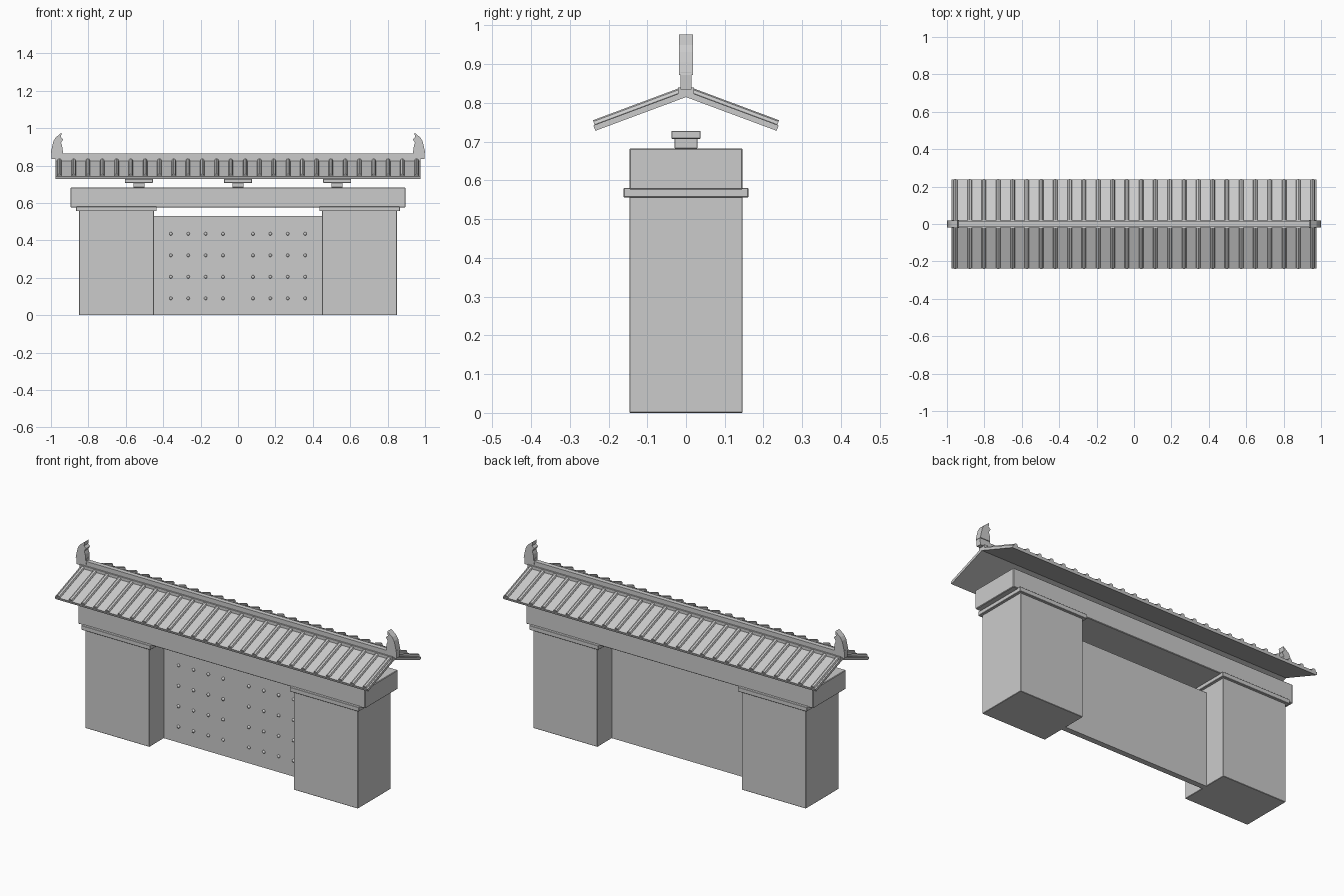
import bpy, bmesh
from mathutils import Vector

if "Cube" in bpy.data.objects:
    bpy.data.objects.remove(bpy.data.objects["Cube"])


def finish(name, bm, bevel=0):
    bmesh.ops.recalc_face_normals(bm, faces=bm.faces)
    me = bpy.data.meshes.new(name)
    bm.to_mesh(me)
    bm.free()
    ob = bpy.data.objects.new(name, me)
    bpy.context.collection.objects.link(ob)
    if bevel:
        m = ob.modifiers.new("bevel", 'BEVEL')
        m.width = bevel
        m.segments = 1
    return ob


def box(name, x0, x1, y, z0, z1, bevel=0):
    """Box centred on y = 0 with half depth y."""
    bm = bmesh.new()
    bmesh.ops.create_cube(bm, size=1)
    for v in bm.verts:
        v.co = ((x0 + x1) / 2 + v.co.x * (x1 - x0), v.co.y * 2 * y,
                (z0 + z1) / 2 + v.co.z * (z1 - z0))
    return finish(name, bm, bevel)


def prism(name, pts, axis, half):
    """Extrude a profile symmetrically along the 'x' or 'y' axis."""
    bm = bmesh.new()
    place = (lambda a, b, h: (h, a, b)) if axis == 'x' else (lambda a, b, h: (a, h, b))
    f = bm.faces.new([bm.verts.new(place(a, b, -half)) for a, b in pts])
    ext = bmesh.ops.extrude_face_region(bm, geom=[f])
    moved = [g for g in ext["geom"] if isinstance(g, bmesh.types.BMVert)]
    bmesh.ops.translate(bm, verts=moved, vec=place(0, 0, 2 * half))
    return finish(name, bm)


# Pillars with cap slabs
for side, s in (("left", -1), ("right", 1)):
    c = 0.65 * s
    box(side + "_pillar", c - 0.2, c + 0.2, 0.146, 0, 0.56, 0.002)
    box(side + "_pillar_cap", c - 0.215, c + 0.215, 0.161, 0.556, 0.581, 0.002)

# Lintel and the door panel below it
box("lintel", -0.895, 0.895, 0.146, 0.576, 0.683, 0.003)
box("door_panel", -0.455, 0.455, 0.016, 0, 0.53)

# Door studs on the front only
bm = bmesh.new()
for s in (-1, 1):
    for i in range(4):
        for j in range(4):
            new = bmesh.ops.create_uvsphere(bm, u_segments=10, v_segments=6, radius=0.009)
            bmesh.ops.translate(bm, verts=new["verts"],
                                vec=(s * (0.08 + 0.093 * i), -0.017, 0.09 + 0.115 * j))
studs = finish("door_studs", bm)
studs.data.shade_smooth()

# Stepped brackets on the lintel
for name, x in (("left", -0.53), ("middle", 0), ("right", 0.53)):
    box(name + "_bracket_base", x - 0.03, x + 0.03, 0.03, 0.683, 0.708, 0.001)
    box(name + "_bracket_top", x - 0.075, x + 0.075, 0.038, 0.707, 0.728, 0.002)

# Roof slab: one chevron profile
prism("roof_slab", [(0, 0.815), (0.234, 0.728), (0.239, 0.742), (0, 0.831),
                    (-0.239, 0.742), (-0.234, 0.728)], 'x', 0.975)

# Round tile ribs down both slopes
bm = bmesh.new()
COUNT = 26
for s in (-1, 1):
    a, b = Vector((0, s * 0.016, 0.826)), Vector((0, s * 0.236, 0.744))
    rot = (b - a).to_track_quat('Z', 'X').to_matrix().to_4x4()
    for i in range(COUNT):
        new = bmesh.ops.create_cone(bm, cap_ends=True, segments=8, radius1=0.012,
                                    radius2=0.012, depth=(b - a).length)
        bmesh.ops.transform(bm, matrix=rot, verts=new["verts"])
        x = -0.955 + 1.91 * i / (COUNT - 1)
        bmesh.ops.translate(bm, verts=new["verts"], vec=(a + b) / 2 + Vector((x, 0, 0)))
finish("tile_ribs", bm)

# Ridge beam
box("ridge_base", -0.975, 0.975, 0.021, 0.822, 0.84)
box("ridge", -0.975, 0.975, 0.013, 0.83, 0.865)

# Ridge end ornaments: foot, body and inward curling tip
foot = [(0.938, 0.835), (0.997, 0.835), (0.999, 0.88), (0.935, 0.88)]
body = [(0.938, 0.872), (1.0, 0.872), (0.993, 0.905), (0.986, 0.932), (0.975, 0.95),
        (0.943, 0.976), (0.947, 0.952), (0.935, 0.94), (0.946, 0.922), (0.94, 0.905)]
for side, s in (("left", -1), ("right", 1)):
    prism(side + "_ornament_foot", [(s * x, z) for x, z in foot], 'y', 0.014)
    prism(side + "_ornament_body", [(s * x, z) for x, z in body], 'y', 0.018)
